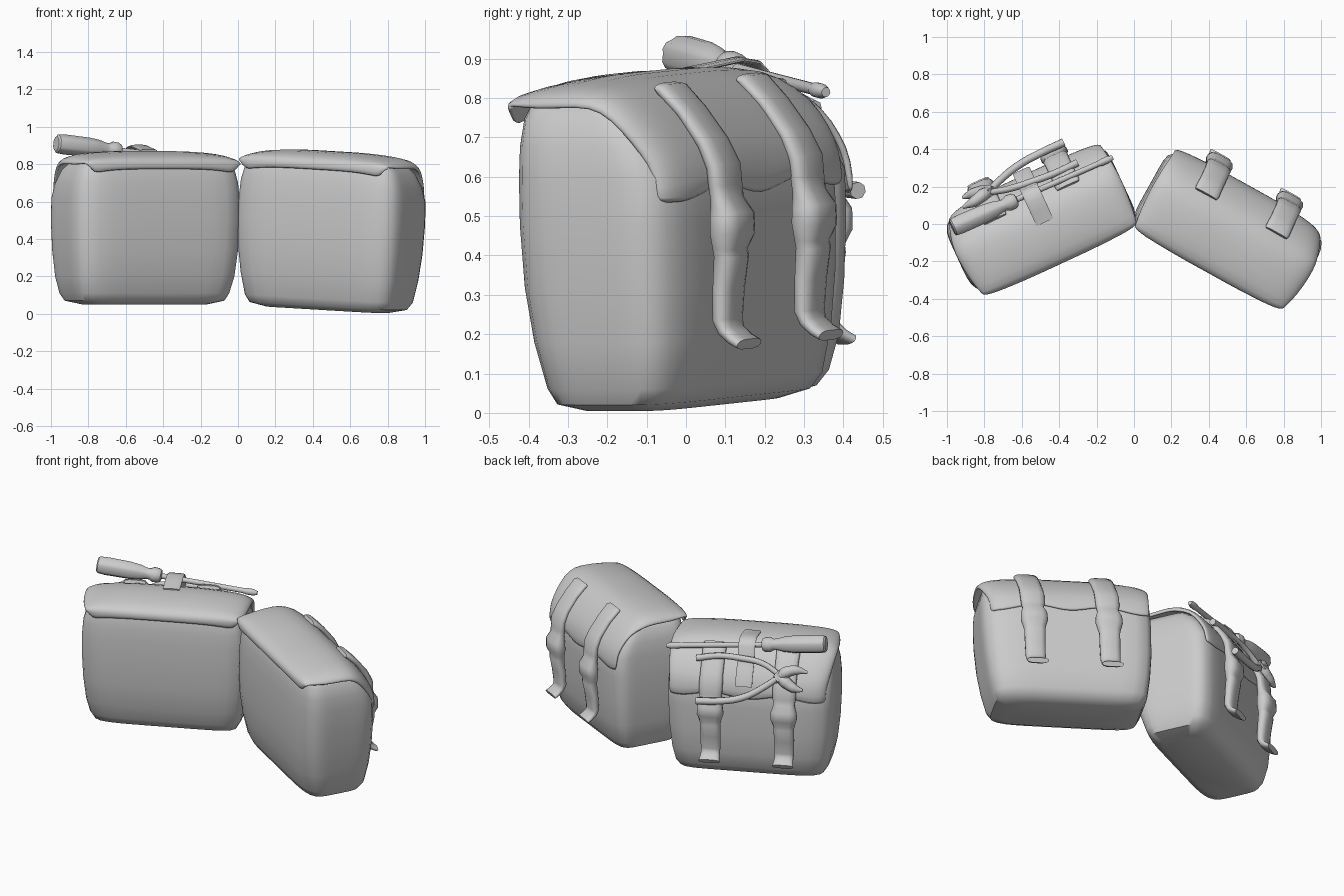
import bpy, bmesh, math
from mathutils import Matrix, Vector

if "Cube" in bpy.data.objects:
    bpy.data.objects.remove(bpy.data.objects["Cube"])

# Local frame of a pouch: x along its length, +y towards the strapped back, z up
def place(x, y, turn, roll):
    return (Matrix.Translation((x, y, 0)) @ Matrix.Rotation(math.radians(turn), 4, 'Z')
            @ Matrix.Rotation(math.radians(roll), 4, 'Y'))

RIGHT = place(0.484, -0.015, -29, 3)
LEFT = place(-0.503, 0.02, 24.8, 0)


def finish(ob, matrix, angle=40):
    ob.matrix_world = matrix
    bpy.ops.object.select_all(action='DESELECT')
    ob.select_set(True)
    bpy.context.view_layer.objects.active = ob
    bpy.ops.object.shade_smooth_by_angle(angle=math.radians(angle))
    return ob


def grid_mesh(name, rows, closed):
    """Skin a list of point rows; closed rows become capped tubes."""
    bm = bmesh.new()
    vs = [[bm.verts.new(p) for p in r] for r in rows]
    n = len(rows[0])
    for a, b in zip(vs, vs[1:]):
        for i in range(n if closed else n - 1):
            j = (i + 1) % n
            bm.faces.new((a[i], a[j], b[j], b[i]))
    if closed:
        bm.faces.new(vs[0][::-1])
        bm.faces.new(vs[-1])
    bmesh.ops.recalc_face_normals(bm, faces=bm.faces)
    me = bpy.data.meshes.new(name)
    bm.to_mesh(me)
    bm.free()
    ob = bpy.data.objects.new(name, me)
    bpy.context.collection.objects.link(ob)
    return ob


def body(name, matrix, base, inner):
    # (height, half length, front depth, back depth)
    levels = [(base, .33, -.13, .13), (base + .02, .42, -.172, .18), (base + .06, .443, -.19, .207),
              (.2, .463, -.218, .228), (.34, .478, -.236, .238), (.5, .485, -.243, .241),
              (.62, .483, -.243, .238), (.7, .475, -.239, .20), (.77, .455, -.23, .145),
              (.815, .42, -.215, .09), (.842, .35, -.12, .02)]
    rows = []
    for z, a, f, b in levels:
        row = []
        for i in range(56):
            t = math.tau * i / 56
            c, s = math.cos(t), math.sin(t)
            e = 8 if c * inner > 0 else 5.5  # squarer where the pouches meet
            r = (abs(c) ** e + abs(s) ** e) ** (-1 / e)
            row.append((a * c * r, (f + b) / 2 + (b - f) / 2 * s * r, z))
        rows.append(row)
    finish(grid_mesh(name, rows, True), matrix, 45)


def path_normals(path):
    out = []
    for i in range(len(path)):
        p, q = path[max(i - 1, 0)], path[min(i + 1, len(path) - 1)]
        d = Vector((q[0] - p[0], q[1] - p[1])).normalized()
        out.append(Vector((-d.y, d.x)))
    return out


def flap(name, matrix, inner):
    # Front lip, over the top and down the back
    prof = [(-.247, .772), (-.254, .805), (-.237, .833), (-.14, .857), (0, .866), (.085, .847),
            (.155, .785), (.21, .712), (.243, .65), (.252, .575)]
    norms = path_normals(prof)
    half = [(0, 0), (.08, 0), (.16, 0), (.24, .003), (.32, .008), (.39, .015), (.44, .026), (.472, .042), (.483, .062)]
    cols = [(-u, k) for u, k in half[:0:-1]] + half
    rows = []
    for u, inset in cols:
        row = []
        meets = u * inner > 0
        for i, ((v, z), n) in enumerate(zip(prof, norms)):
            k = inset * (.5 if i < 3 else .45 if meets and i > 5 else 1)
            v2, z2 = v - n.x * k, z - n.y * k
            if i == 0:
                z2 -= .025 * (abs(u) / .44) ** 4 * (1 if abs(u) < .46 else -.6)
            if i == len(prof) - 1:
                z2 += .018 * math.cos((abs(u) - .21) * 15) - .002
            # ends bulge in the middle of the depth
            shrink = (.045 if meets else .085) * min(1, abs(v) / .24) ** 2.5
            row.append((u * (1 - shrink), v2, z2))
        rows.append(row)
    ob = grid_mesh(name, rows, False)
    m = ob.modifiers.new('thickness', 'SOLIDIFY')
    m.thickness, m.offset = .018, 0
    m = ob.modifiers.new('smooth', 'SUBSURF')
    m.levels = m.render_levels = 1
    finish(ob, matrix, 60)


def strap(name, matrix, u, pts, segs=12):
    """Soft band; pts are (y, z, width, thickness)."""
    rows = []
    for (v, z, w, t), n in zip(pts, path_normals(pts)):
        row = []
        for i in range(segs):
            a = math.tau * (i + .5) / segs
            c, s = math.cos(a), math.sin(a)
            c = math.copysign(abs(c) ** .5, c)
            row.append((u + c * w / 2, v + n.x * s * t / 2, z + n.y * s * t / 2))
        rows.append(row)
    return finish(grid_mesh(name, rows, True), matrix, 50)


STRAP = [(.105, .842, .13, .025), (.12, .835, .14, .04), (.175, .78, .135, .04), (.235, .70, .135, .045),
         (.264, .64, .14, .05), (.268, .59, .135, .05), (.272, .555, .125, .055), (.285, .515, .15, .085),
         (.285, .47, .155, .085), (.277, .43, .13, .06), (.28, .41, .12, .065), (.27, .33, .118, .055),
         (.264, .25, .115, .05), (.274, .222, .11, .04), (.30, .20, .115, .035), (.325, .187, .125, .03)]

for side, matrix, base, inner in (('right', RIGHT, .022, -1), ('left', LEFT, .05, 1)):
    body(side + '_pouch_body', matrix, base, inner)
    flap(side + '_pouch_flap', matrix, inner)
    for label, u in (('a', -.215), ('b', .215)):
        strap(f'{side}_strap_{label}', matrix, u, STRAP)

# Band holding the tools on the left pouch
band = [(-.02, .872), (.05, .885), (.11, .897), (.155, .89), (.18, .865), (.19, .81), (.225, .755), (.265, .70), (.28, .655)]
strap('tool_band', LEFT, .02, [(v, z, .10, .014) for v, z in band])

# Screwdriver: turned around its axis
start, tip = Vector((-.972, -.02, .91)), Vector((-.115, .355, .815))
prof = [(0, .04), (.008, .05), (.05, .054), (.19, .052), (.25, .045), (.29, .034), (.31, .033),
        (.33, .044), (.36, .042), (.375, .034), (.38, .016), (.86, .015), (.875, .019), (.915, .019), (.942, .012)]
rows = []
for d, r in prof:
    row = []
    for i in range(18):
        a = math.tau * i / 18
        k = r * (1 - .08 * (i % 3 == 0)) if d < .3 else r
        row.append((k * math.cos(a), k * math.sin(a), d))
    rows.append(row)
rot = (tip - start).to_track_quat('Z', 'Y').to_matrix().to_4x4()
finish(grid_mesh('screwdriver', rows, True), Matrix.Translation(start) @ rot, 35)


# Pliers: tapered tubes for handles and jaws
def tube(name, pts, bevel):
    cu = bpy.data.curves.new(name, 'CURVE')
    cu.dimensions = '3D'
    cu.bevel_depth, cu.bevel_resolution, cu.resolution_u = bevel, 2, 5
    cu.use_fill_caps = True
    sp = cu.splines.new('BEZIER')
    sp.bezier_points.add(len(pts) - 1)
    for bp, (u, v, z, r) in zip(sp.bezier_points, pts):
        bp.co, bp.radius = (u, v, z), r
        bp.handle_left_type = bp.handle_right_type = 'AUTO'
    ob = bpy.data.objects.new(name, cu)
    bpy.context.collection.objects.link(ob)
    ob.matrix_world = LEFT


tube('pliers_lower_handle', [(-.19, .25, .73, .9), (-.11, .282, .672, 1), (.02, .315, .603, 1.05),
                             (.15, .325, .575, 1.05), (.29, .325, .565, 1.1)], .02)
tube('pliers_upper_handle', [(-.19, .25, .73, .9), (-.08, .222, .785, 1), (.05, .205, .80, 1.05),
                             (.18, .195, .80, 1.05), (.31, .195, .775, 1.1)], .018)
tube('pliers_upper_jaw', [(-.16, .255, .70, 1), (-.22, .25, .752, 1.6), (-.28, .238, .765, 1.3), (-.345, .235, .755, .4)], .022)
tube('pliers_lower_jaw', [(-.16, .25, .735, 1), (-.22, .268, .70, 1.6), (-.27, .28, .672, 1.3), (-.325, .283, .66, .4)], .022)

# Pliers pivot
bpy.ops.mesh.primitive_cylinder_add(vertices=16, radius=.035, depth=.055)
pivot = bpy.context.object
pivot.name = 'pliers_pivot'
finish(pivot, LEFT @ Matrix.Translation((-.195, .252, .725)) @ Matrix.Rotation(math.radians(-65), 4, 'X'))
